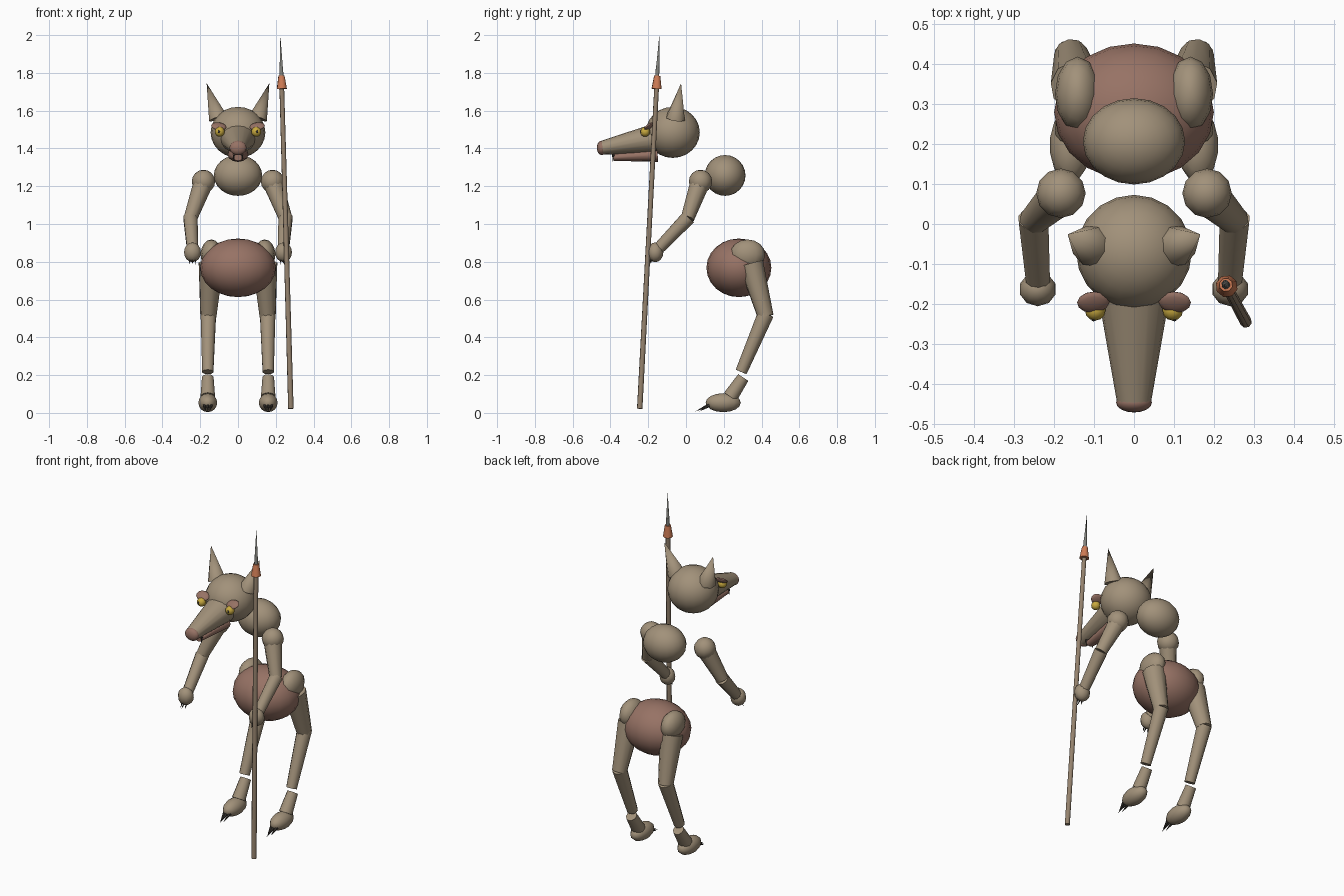
import bpy
import math
from mathutils import Vector

cube = bpy.data.objects.get("Cube")
if cube:
    bpy.data.objects.remove(cube, do_unlink=True)


def material(name, rgb):
    m = bpy.data.materials.new(name)
    m.use_nodes = True
    m.diffuse_color = (*rgb, 1)
    m.node_tree.nodes["Principled BSDF"].inputs["Base Color"].default_value = (*rgb, 1)
    return m


FUR = material("tan fur", (0.36, 0.285, 0.195))
SKIN = material("reddish brown skin", (0.31, 0.17, 0.13))
EYE = material("yellow eye", (0.58, 0.4, 0.05))
DARK = material("dark claw", (0.04, 0.035, 0.03))
WOOD = material("pole wood", (0.3, 0.225, 0.155))
BINDING = material("orange binding", (0.62, 0.2, 0.09))
METAL = material("grey metal", (0.22, 0.22, 0.2))


def finish(name, mat):
    ob = bpy.context.object
    ob.name = ob.data.name = name
    ob.data.materials.append(mat)
    bpy.ops.object.transform_apply(location=False, rotation=False, scale=True)
    bpy.ops.object.shade_smooth_by_angle(angle=math.radians(50))
    return ob


def ball(name, mat, centre, radii, rot=(0, 0, 0), segments=16, rings=10):
    bpy.ops.mesh.primitive_uv_sphere_add(segments=segments, ring_count=rings, radius=1,
                                         location=centre, rotation=rot)
    bpy.context.object.scale = radii
    return finish(name, mat)


def limb(name, mat, start, end, r1, r2, sides=10, flat=1.0):
    """Tapered tube between two points, optionally flattened."""
    a, b = Vector(start), Vector(end)
    d = b - a
    bpy.ops.mesh.primitive_cone_add(vertices=sides, radius1=r1, radius2=r2, depth=d.length,
                                    location=(a + b) / 2)
    ob = bpy.context.object
    ob.rotation_euler = d.to_track_quat('Z', 'Y').to_euler()
    ob.scale = (1, flat, 1)
    return finish(name, mat)


# Torso
ball("chest", FUR, (0, 0.207, 1.257), (0.128, 0.108, 0.108), segments=20, rings=12)
ball("pelvis", SKIN, (0, 0.28, 0.768), (0.2, 0.172, 0.155), segments=20, rings=12)

# Head
ball("head", FUR, (0, -0.07, 1.485), (0.145, 0.143, 0.135), segments=20, rings=12)
limb("snout", FUR, (0, -0.12, 1.46), (0, -0.45, 1.403), 0.1, 0.042, 16, 0.85)
ball("nose", SKIN, (0, -0.447, 1.403), (0.045, 0.025, 0.038))
limb("lower_jaw", SKIN, (0, -0.15, 1.367), (0, -0.385, 1.352), 0.055, 0.025, 12, 0.7)

for side, s in (("right", -1), ("left", 1)):
    # Face
    ball(side + "_eye", EYE, (s * 0.097, -0.216, 1.488), (0.026, 0.026, 0.026), segments=12, rings=8)
    ball(side + "_pupil", DARK, (s * 0.101, -0.239, 1.489), (0.006, 0.005, 0.008), segments=8, rings=6)
    ball(side + "_brow", SKIN, (s * 0.102, -0.196, 1.517), (0.041, 0.032, 0.012),
         (math.radians(35), s * math.radians(-8), 0), 12, 8)
    limb(side + "_ear", FUR, (s * 0.105, -0.055, 1.56), (s * 0.166, -0.026, 1.745), 0.053, 0, 8)
    limb(side + "_fang", DARK, (s * 0.022, -0.385, 1.368), (s * 0.022, -0.388, 1.33), 0.007, 0, 6)

    # Arm
    elbow = (s * 0.252, 0.008, 1.03)
    wrist = (s * 0.24, -0.15, 0.865)
    ball(side + "_shoulder", FUR, (s * 0.183, 0.077, 1.225), (0.062, 0.062, 0.062), segments=12, rings=8)
    limb(side + "_upper_arm", FUR, (s * 0.185, 0.073, 1.215), elbow, 0.052, 0.036)
    limb(side + "_forearm", FUR, (s * 0.252, 0.014, 1.036), wrist, 0.039, 0.031)
    ball(side + "_hand", FUR, (s * 0.241, -0.163, 0.85), (0.047, 0.043, 0.052), segments=10, rings=8)
    for i in (-1, 0, 1):
        x = s * 0.241 + i * 0.015
        limb(side + "_finger_claw", DARK, (x, -0.175, 0.82),
             (x, -0.205 + abs(i) * 0.012, 0.785), 0.007, 0, 6)

    # Leg
    ball(side + "_haunch", FUR, (s * 0.141, 0.326, 0.838), (0.057, 0.093, 0.08), segments=12, rings=8)
    limb(side + "_thigh", FUR, (s * 0.143, 0.345, 0.79), (s * 0.157, 0.422, 0.51), 0.066, 0.043)
    limb(side + "_shin", FUR, (s * 0.157, 0.423, 0.525), (s * 0.16, 0.292, 0.217), 0.043, 0.031)
    limb(side + "_ankle", FUR, (s * 0.16, 0.303, 0.187), (s * 0.16, 0.235, 0.085), 0.032, 0.04)
    ball(side + "_foot", FUR, (s * 0.16, 0.197, 0.054), (0.051, 0.093, 0.05), segments=14, rings=8)
    for i in (-1, 0, 1):
        limb(side + "_toe_claw", DARK, (s * 0.16 + i * 0.018, 0.13, 0.045),
             (s * 0.16 + i * 0.01, 0.05 + abs(i) * 0.022, 0.008), 0.011, 0, 6)

# Spear, laid out along one leaning axis
foot, tip = Vector((0.28, -0.245, 0.022)), Vector((0.224, -0.141, 2.0))


def along(z):
    return foot.lerp(tip, (z - foot.z) / (tip.z - foot.z))


limb("spear_pole", WOOD, along(0.022), along(1.75), 0.015, 0.013, 8)
limb("spear_binding", BINDING, along(1.715), along(1.785), 0.028, 0.017, 8)
limb("spear_socket", METAL, along(1.77), along(1.83), 0.011, 0.01, 8)
limb("spear_point", METAL, along(1.825), tip, 0.009, 0, 8)
